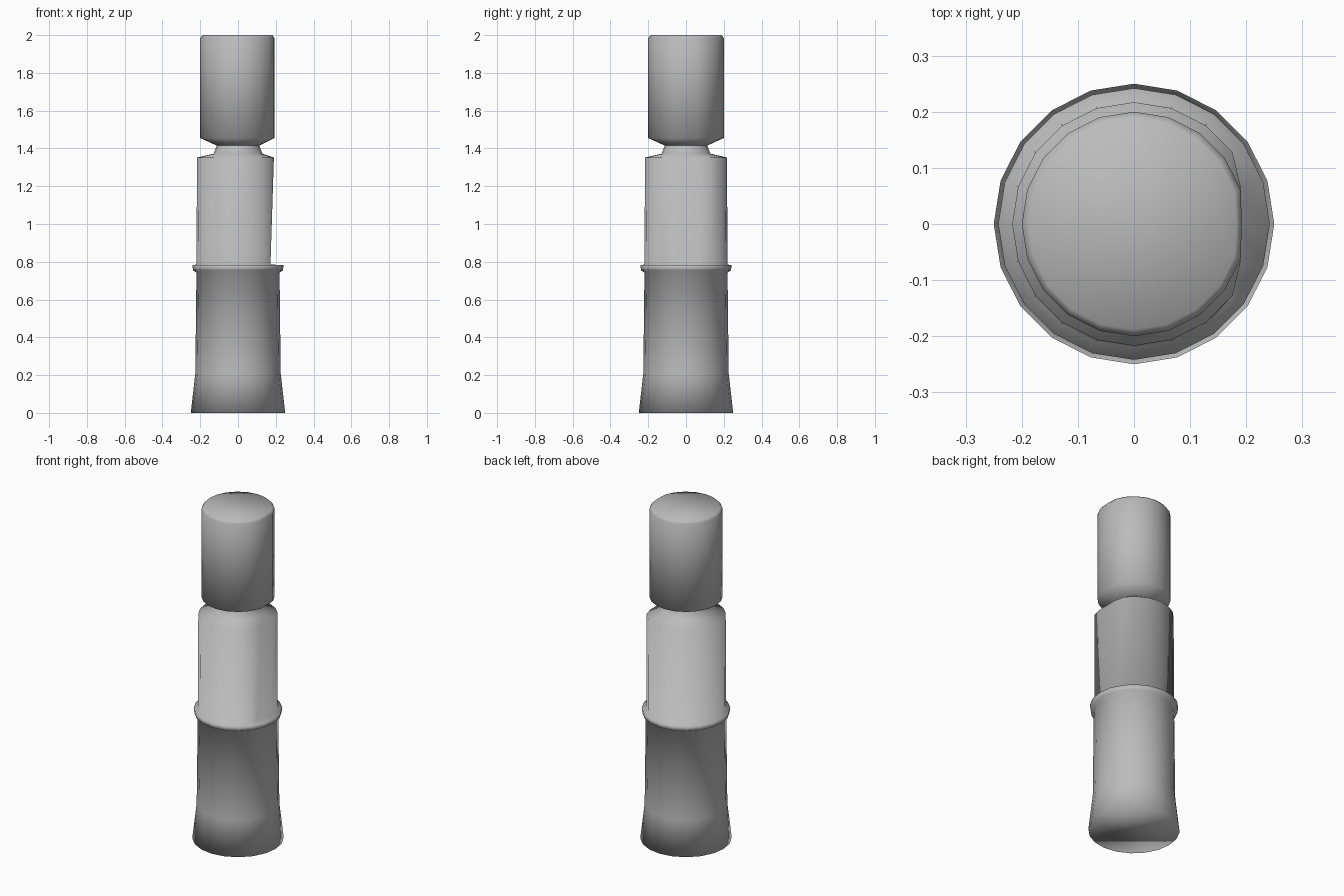
import bpy
import bmesh
from math import cos, sin, tau

SIDES = 20

cube = bpy.data.objects.get("Cube")
if cube:
    bpy.data.objects.remove(cube, do_unlink=True)

grey = bpy.data.materials.new("plain grey")
grey.use_nodes = True
colour = (0.5, 0.5, 0.5, 1)
grey.diffuse_color = colour
grey.node_tree.nodes["Principled BSDF"].inputs["Base Color"].default_value = colour


def turned_part(name, profile, cap_bottom=False, cap_top=False):
    """Lathe (radius, height, x limit) rings; the limit planes off the +x side."""
    bm = bmesh.new()
    rings = []
    for radius, z, limit in profile:
        rings.append([
            bm.verts.new((min(radius * cos(tau * i / SIDES), limit),
                          radius * sin(tau * i / SIDES), z))
            for i in range(SIDES)])
    for low, high in zip(rings, rings[1:]):
        for i in range(SIDES):
            j = (i + 1) % SIDES
            bm.faces.new((low[i], low[j], high[j], high[i]))
    if cap_bottom:
        bm.faces.new(rings[0][::-1])
    if cap_top:
        bm.faces.new(rings[-1])
    for face in bm.faces:
        face.smooth = True
    mesh = bpy.data.meshes.new(name)
    bm.to_mesh(mesh)
    bm.free()
    mesh.materials.append(grey)
    part = bpy.data.objects.new(name, mesh)
    bpy.context.collection.objects.link(part)
    return part


# Flared foot, lower barrel, collar, flat-sided upper barrel and neck
turned_part("body", [
    (0.25, 0, 1),
    (0.226, 0.21, 1),
    (0.22, 0.742, 1),
    (0.238, 0.755, 1),
    (0.242, 0.783, 1),
    (0.22, 0.785, 0.172),
    (0.217, 1.352, 0.19),
    (0.13, 1.372, 1),
    (0.112, 1.415, 1),
], cap_bottom=True)

# Cylindrical head with a tapered underside and softened top edge
turned_part("head", [
    (0.112, 1.415, 1),
    (0.2, 1.455, 0.192),
    (0.2, 1.985, 0.192),
    (0.188, 2, 0.182),
], cap_top=True)
